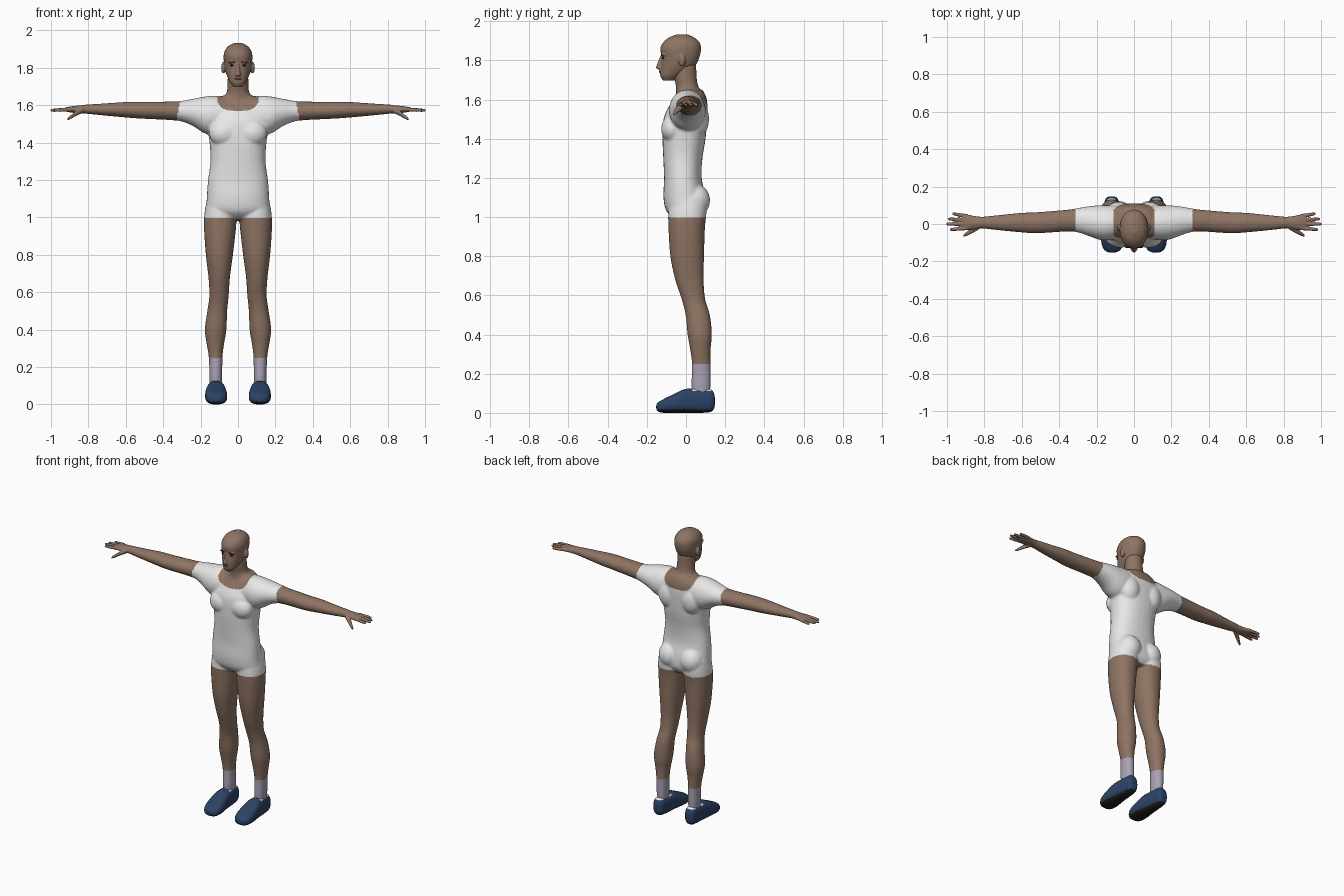
import bpy, bmesh, math
from mathutils import Matrix, Vector

default = bpy.data.objects.get("Cube")
if default:
    bpy.data.objects.remove(default, do_unlink=True)


def material(name, r, g, b):
    mat = bpy.data.materials.new(name)
    mat.use_nodes = True
    mat.diffuse_color = (r, g, b, 1)
    shader = mat.node_tree.nodes["Principled BSDF"]
    shader.inputs["Base Color"].default_value = (r, g, b, 1)
    shader.inputs["Roughness"].default_value = 0.8
    return mat


SKIN = material("skin brown", .27, .175, .125)
WHITE = material("cloth white", .8, .8, .8)
SOCK = material("sock lavender", .4, .36, .46)
NAVY = material("shoe navy", .025, .055, .13)
BLACK = material("sole black", .012, .012, .012)
DARK = material("eye dark", .02, .015, .012)
LIP = material("lip brown", .2, .11, .085)


def smooth_rows(rows, steps=4):
    """Catmull-Rom interpolation between the given cross-sections."""
    rows = [Vector(r) for r in rows]
    result = []
    for i in range(len(rows) - 1):
        b, c = rows[i], rows[i + 1]
        a = rows[i - 1] if i else b
        d = rows[i + 2] if i + 2 < len(rows) else c
        for s in range(steps):
            t = s / steps
            result.append(b + (c - a) * (t / 2) + (a * 2 - b * 5 + c * 4 - d) * (t * t / 2)
                          + (b * 3 - a - c * 3 + d) * (t ** 3 / 2))
    return result + [rows[-1]]


def loft(bm, axis, rows, power=2.0, side=1, count=32):
    """Skin rows of (position, min a, max a, min b, max b) along an axis."""
    k = "xyz".index(axis)
    others = [i for i in range(3) if i != k]
    rings = []
    for pos, a0, a1, b0, b1 in smooth_rows(rows):
        ring = []
        for j in range(count):
            angle = math.tau * j / count
            co = [pos] * 3
            for o, lo, hi, w in zip(others, (a0, b0), (a1, b1),
                                    (math.cos(angle), math.sin(angle))):
                bulge = math.copysign(abs(w) ** (2 / power), w)
                co[o] = (lo + hi) / 2 + (hi - lo) / 2 * bulge
            co[0] *= side
            ring.append(bm.verts.new(co))
        rings.append(ring)
    new = []
    for low, high in zip(rings, rings[1:]):
        for j in range(count):
            n = (j + 1) % count
            new.append(bm.faces.new((low[j], low[n], high[n], high[j])))
    new.append(bm.faces.new(rings[0][::-1]))
    new.append(bm.faces.new(rings[-1]))
    bmesh.ops.recalc_face_normals(bm, faces=new)


def ball(bm, centre, radii):
    bmesh.ops.create_uvsphere(bm, u_segments=24, v_segments=14, radius=1,
                              matrix=Matrix.Translation(centre) @ Matrix.Diagonal((*radii, 1)))


def finish(bm, name, mats, rule=None, voxel=0, passes=0):
    """Fuse the overlapping forms, then colour the faces by a rule."""
    mesh = bpy.data.meshes.new(name)
    bm.to_mesh(mesh)
    bm.free()
    obj = bpy.data.objects.new(name, mesh)
    bpy.context.collection.objects.link(obj)
    if voxel:
        remesh = obj.modifiers.new("fuse", 'REMESH')
        remesh.mode = 'VOXEL'
        remesh.voxel_size = voxel
        soften = obj.modifiers.new("soften", 'SMOOTH')
        soften.factor = .5
        soften.iterations = passes
        graph = bpy.context.evaluated_depsgraph_get()
        fused = bpy.data.meshes.new_from_object(obj.evaluated_get(graph))
        obj.modifiers.clear()
        obj.data = fused
        bpy.data.meshes.remove(mesh)
        fused.name = name
    obj.data.materials.clear()
    for mat in mats:
        obj.data.materials.append(mat)
    for face in obj.data.polygons:
        face.use_smooth = True
        face.material_index = rule(face.center, face.normal) if rule else 0
    return obj


# Body: torso, neck, arms and legs fused into one skin
body = bmesh.new()
loft(body, "z", [
    (.985, -.09, .09, -.05, .07), (1.03, -.165, .165, -.1, .1),
    (1.1, -.167, .167, -.115, .1), (1.2, -.16, .16, -.112, .08),
    (1.3, -.147, .147, -.116, .084), (1.4, -.152, .152, -.12, .1),
    (1.5, -.165, .165, -.115, .108), (1.56, -.16, .16, -.09, .11),
    (1.61, -.14, .14, -.06, .104), (1.65, -.09, .09, -.04, .085)], 2.3)
loft(body, "z", [
    (1.56, -.09, .09, -.06, .1), (1.63, -.08, .08, -.052, .08),
    (1.67, -.06, .06, -.052, .062), (1.71, -.056, .056, -.06, .055),
    (1.78, -.055, .055, -.06, .052)])
for side in (1, -1):
    loft(body, "x", [
        (0, -.07, .09, 1.47, 1.63), (.12, -.085, .1, 1.44, 1.65),
        (.18, -.085, .1, 1.45, 1.645), (.24, -.065, .095, 1.488, 1.634),
        (.3, -.045, .085, 1.512, 1.623), (.36, -.04, .076, 1.52, 1.619),
        (.52, -.05, .063, 1.528, 1.618), (.6, -.045, .06, 1.534, 1.617),
        (.7, -.036, .05, 1.543, 1.61), (.8, -.025, .04, 1.553, 1.604),
        (.84, -.022, .038, 1.557, 1.6)], side=side)
    loft(body, "z", [
        (.08, .09, .15, .04, .115), (.13, .085, .152, .028, .125),
        (.25, .083, .156, .03, .125), (.32, .075, .167, .022, .125),
        (.4, .062, .177, .008, .132), (.5, .058, .164, -.002, .122),
        (.58, .05, .153, -.022, .098), (.68, .043, .158, -.055, .09),
        (.8, .027, .172, -.08, .092), (.95, .01, .182, -.09, .097),
        (1.03, .008, .178, -.09, .105), (1.1, .02, .165, -.08, .1)], 2.15, side)
    ball(body, (side * .08, .045, 1.085), (.078, .078, .085))    # buttock
    ball(body, (side * .075, -.07, 1.45), (.08, .057, .07))      # chest
    ball(body, (side * .085, .06, 1.5), (.07, .058, .09))        # shoulder blade


def body_colour(c, normal):
    if c.z < .25:
        return 2
    collar = (abs(c.x) / .112) ** 3 + (max(0, 1.66 - c.z) / .09) ** 3 < 1
    sleeve = abs(c.x) > .31 + (1.615 - c.z) * .2
    return 0 if c.z < .995 or collar or sleeve else 1


finish(body, "body", (SKIN, WHITE, SOCK), body_colour, .007, 5)

# Head with nose, brow, lips, chin and ears
head = bmesh.new()
loft(head, "z", [
    (1.697, -.025, .025, -.118, -.06), (1.72, -.042, .042, -.131, -.03),
    (1.75, -.056, .056, -.132, .02), (1.78, -.067, .067, -.129, .052),
    (1.82, -.074, .074, -.126, .07), (1.86, -.077, .077, -.131, .077),
    (1.89, -.071, .071, -.118, .07), (1.915, -.053, .053, -.09, .045),
    (1.932, -.02, .02, -.05, .01)], 2.1)
loft(head, "z", [
    (1.825, -.007, .007, -.13, -.1), (1.775, -.014, .014, -.15, -.1),
    (1.76, -.018, .018, -.152, -.1), (1.753, -.012, .012, -.142, -.1)])
ball(head, (0, -.125, 1.742), (.022, .012, .009))
for side in (1, -1):
    ball(head, (side * .03, -.115, 1.828), (.024, .012, .007))
    ball(head, (side * .078, -.02, 1.8), (.012, .018, .031))
finish(head, "head", (SKIN,), None, .004, 3)

# Eyes, eyebrows and mouth
for side, label in ((1, "left"), (-1, "right")):
    for part, y, z, radii in (("eye", -.116, 1.812, (.012, .006, .005)),
                              ("eyebrow", -.124, 1.83, (.017, .005, .003))):
        detail = bmesh.new()
        ball(detail, (side * .031, y, z), radii)
        finish(detail, f"{label}_{part}", (DARK,))
mouth = bmesh.new()
ball(mouth, (0, -.132, 1.742), (.02, .007, .005))
finish(mouth, "mouth", (LIP,))


def shoe_colour(c, normal):
    if normal.z < -.55 or c.z < .012:
        return 1
    return 2 if c.z > .112 and c.y > .03 else 0


for side, label in ((1, "left"), (-1, "right")):
    # Hand: palm, four fingers and a thumb
    hand = bmesh.new()
    loft(hand, "x", [
        (.81, -.023, .038, 1.555, 1.602), (.85, -.027, .042, 1.557, 1.598),
        (.89, -.032, .05, 1.56, 1.594), (.92, -.028, .048, 1.566, 1.588)], side=side)
    for y, tip_y, tip_x in ((.042, .055, .97), (.02, .027, .995),
                            (-.001, 0, 1.004), (-.022, -.03, .985)):
        rows = []
        for t, r in ((0, .011), (.5, .01), (.9, .008), (1, .004)):
            x, cy, cz = .89 + (tip_x - .89) * t, y + (tip_y - y) * t, 1.578 - .006 * t
            rows.append((x, cy - r, cy + r, cz - r, cz + r))
        loft(hand, "x", rows, side=side, count=12)
    loft(hand, "x", [
        (.83, -.03, 0, 1.558, 1.588), (.865, -.05, -.018, 1.542, 1.57),
        (.895, -.064, -.042, 1.525, 1.546), (.912, -.068, -.056, 1.519, 1.53)],
        side=side, count=12)
    finish(hand, f"{label}_hand", (SKIN,), None, .0035, 2)

    # Shoe with a dark sole and a pale collar
    shoe = bmesh.new()
    loft(shoe, "y", [
        (-.152, .095, .135, .018, .044), (-.14, .074, .158, .005, .056),
        (-.11, .059, .173, 0, .073), (-.06, .058, .176, 0, .097),
        (0, .066, .17, 0, .123), (.08, .076, .161, 0, .124),
        (.13, .084, .155, .006, .12), (.147, .1, .14, .03, .085)], 2.6, side)
    finish(shoe, f"{label}_shoe", (NAVY, BLACK, WHITE), shoe_colour, .006, 3)
